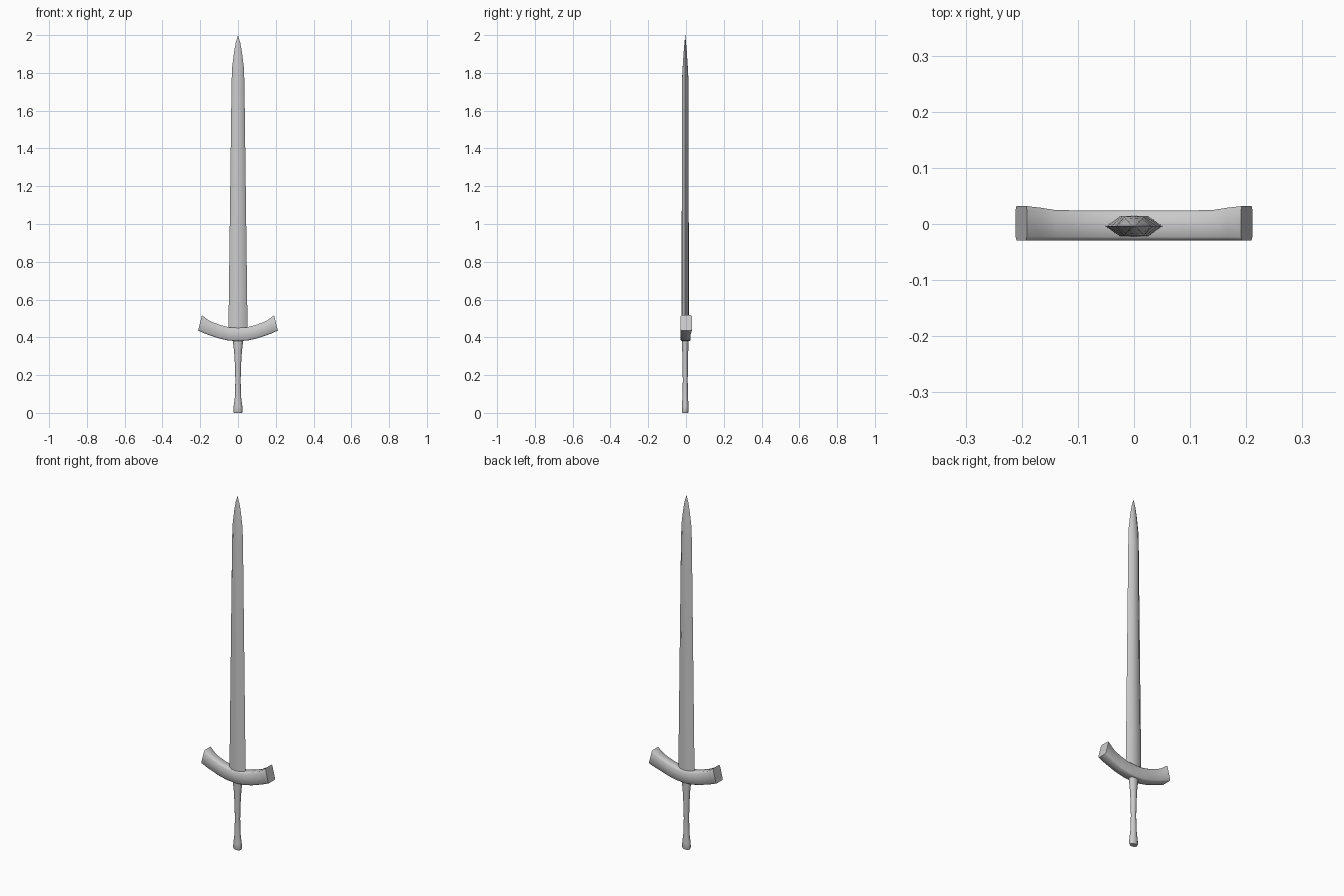
import bpy, bmesh, math

if "Cube" in bpy.data.objects:
    bpy.data.objects.remove(bpy.data.objects["Cube"])

YC = -0.004  # mid-plane of blade and grip


def loft(name, rings, tip=None, angle=50):
    """Skin a series of equal-length point rings, capping the ends."""
    bm = bmesh.new()
    loops = [[bm.verts.new(p) for p in ring] for ring in rings]
    n = len(loops[0])
    for a, b in zip(loops, loops[1:]):
        for i in range(n):
            j = (i + 1) % n
            bm.faces.new((a[i], a[j], b[j], b[i]))
    bm.faces.new(loops[0][::-1])
    if tip:
        t = bm.verts.new(tip)
        for i in range(n):
            bm.faces.new((loops[-1][i], loops[-1][(i + 1) % n], t))
    else:
        bm.faces.new(loops[-1])
    bmesh.ops.recalc_face_normals(bm, faces=bm.faces[:])
    mesh = bpy.data.meshes.new(name)
    bm.to_mesh(mesh)
    bm.free()
    obj = bpy.data.objects.new(name, mesh)
    bpy.context.collection.objects.link(obj)
    bpy.ops.object.select_all(action='DESELECT')
    obj.select_set(True)
    bpy.context.view_layer.objects.active = obj
    bpy.ops.object.shade_smooth_by_angle(angle=math.radians(angle))
    return obj


# Blade: flattened diamond section (z, half width, half thickness)
def blade_ring(z, w, t):
    f = w * 0.5
    return [(-w, YC, z), (-f, YC - t, z), (0, YC - t * 1.05, z), (f, YC - t, z),
            (w, YC, z), (f, YC + t, z), (0, YC + t * 1.05, z), (-f, YC + t, z)]


blade_profile = [(0.41, 0.051, 0.018), (0.65, 0.048, 0.018), (1.2, 0.041, 0.0175),
                 (1.75, 0.034, 0.017), (1.83, 0.031, 0.013),
                 (1.91, 0.021, 0.008), (1.96, 0.012, 0.004)]
loft("blade", [blade_ring(*p) for p in blade_profile], tip=(0, YC, 2.0))


# Crossguard: upswept bar (x top, z top, x bottom, z bottom, back y)
def guard_ring(xt, zt, xb, zb, back):
    front, c = -0.029, 0.006
    h = math.hypot(xt - xb, zt - zb)
    lerp = lambda f: (xb + (xt - xb) * f, zb + (zt - zb) * f)
    outline = [(front + c, 0), (back - c, 0), (back, c / h), (back, 1 - c / h),
               (back - c, 1), (front + c, 1), (front, 1 - c / h), (front, c / h)]
    return [(lerp(f)[0], y, lerp(f)[1]) for y, f in outline]


half = [(0, 0.45, 0, 0.38, 0.024), (0.045, 0.453, 0.05, 0.383, 0.024),
        (0.09, 0.464, 0.10, 0.394, 0.024), (0.14, 0.482, 0.153, 0.412, 0.025),
        (0.165, 0.496, 0.18, 0.422, 0.029), (0.191, 0.517, 0.211, 0.436, 0.032)]
left = [(-a, b, -c, d, e) for a, b, c, d, e in half[:0:-1]]
loft("crossguard", [guard_ring(*p) for p in left + half])


# Grip: waisted oval handle (z, half width, half depth)
def grip_ring(z, w, d, n=12):
    return [(w * math.cos(2 * math.pi * i / n),
             YC + d * math.sin(2 * math.pi * i / n), z) for i in range(n)]


grip_profile = [(0.0, 0.021, 0.015), (0.008, 0.025, 0.018), (0.035, 0.023, 0.0175),
                (0.08, 0.017, 0.015), (0.17, 0.014, 0.013), (0.25, 0.016, 0.014),
                (0.33, 0.021, 0.016), (0.37, 0.026, 0.018), (0.41, 0.027, 0.019)]
loft("grip", [grip_ring(*p) for p in grip_profile])
